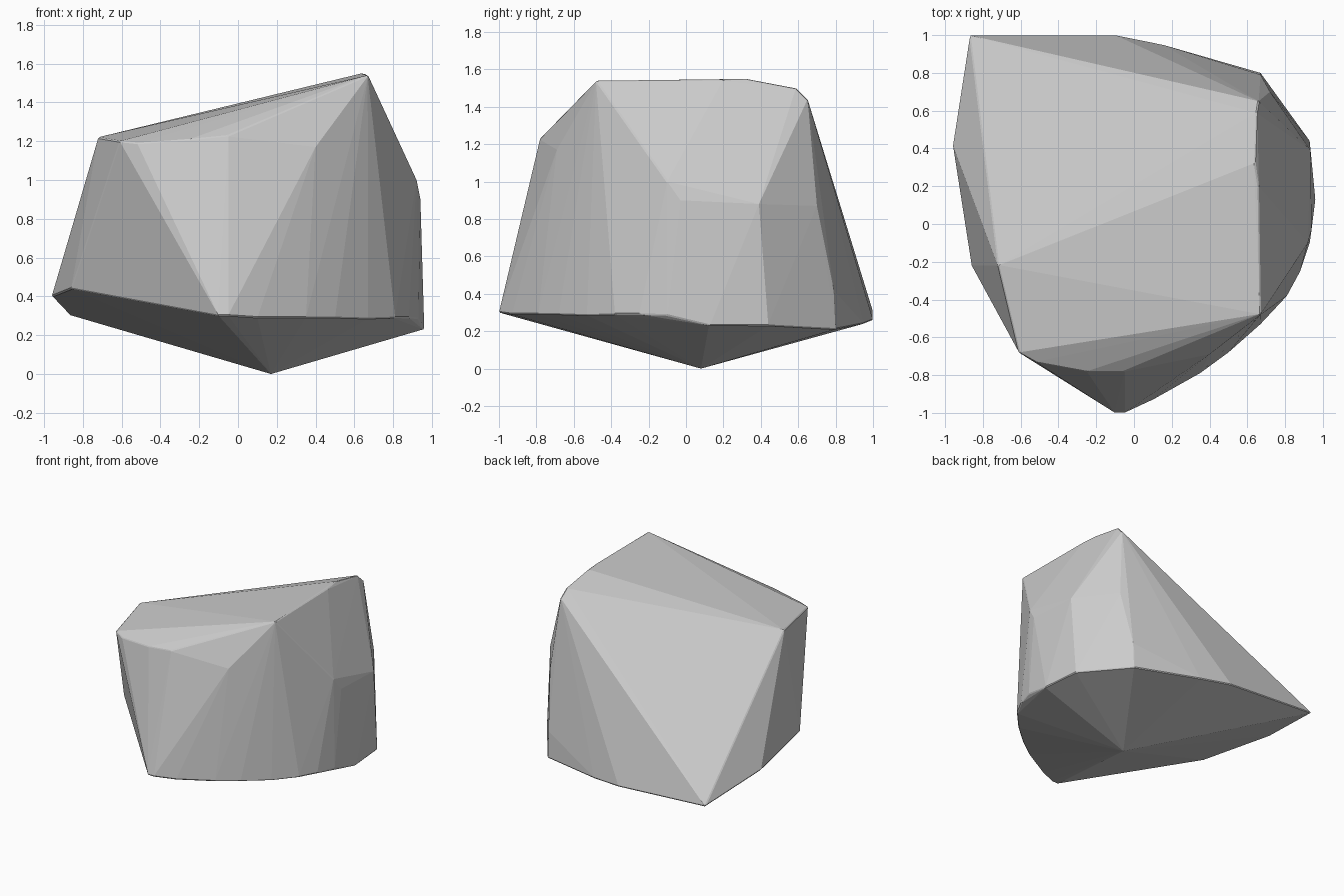
import bpy, bmesh

# Corner points of the faceted boulder, grouped by level
base_tip = [(0.17, 0.08, 0.0)]
lower_rim = [
    (-0.10, -1.0, 0.30), (-0.05, -1.0, 0.30), (0.10, -0.93, 0.29),
    (0.35, -0.79, 0.29), (0.50, -0.68, 0.29), (0.67, -0.53, 0.285),
    (0.81, -0.38, 0.29), (0.88, -0.25, 0.29), (0.93, -0.10, 0.285),
    (0.96, 0.13, 0.23), (0.93, 0.44, 0.23), (0.67, 0.80, 0.21),
    (0.15, 0.95, 0.24), (-0.10, 1.0, 0.26), (-0.87, 1.0, 0.305),
    (-0.96, 0.42, 0.40), (-0.86, -0.22, 0.44)]
middle = [
    (0.92, -0.10, 1.0), (0.94, -0.03, 0.90), (0.935, 0.39, 0.88),
    (0.93, 0.43, 0.38), (0.72, 0.70, 0.87), (0.67, 0.79, 0.42),
    (0.40, -0.69, 1.17)]
crown = [
    (0.67, -0.48, 1.54), (0.66, 0.19, 1.545), (0.64, 0.33, 1.55),
    (0.65, 0.59, 1.50), (0.66, 0.65, 1.44), (-0.72, -0.22, 1.22),
    (-0.61, -0.68, 1.20), (-0.52, -0.73, 1.19), (-0.25, -0.78, 1.21),
    (-0.05, -0.78, 1.23)]

# Wrap the points in a skin of flat facets
bm = bmesh.new()
for p in base_tip + lower_rim + middle + crown:
    bm.verts.new(p)
res = bmesh.ops.convex_hull(bm, input=list(bm.verts))
bmesh.ops.delete(bm, geom=[v for v in bm.verts if not v.link_faces], context='VERTS')
bmesh.ops.recalc_face_normals(bm, faces=list(bm.faces))
mesh = bpy.data.meshes.new("boulder")
bm.to_mesh(mesh)
bm.free()
rock = bpy.data.objects.new("boulder", mesh)
bpy.context.collection.objects.link(rock)

# Slightly worn edges
wear = rock.modifiers.new("worn_edges", 'BEVEL')
wear.width = 0.006
wear.segments = 1
wear.limit_method = 'ANGLE'
wear.angle_limit = 0.6
